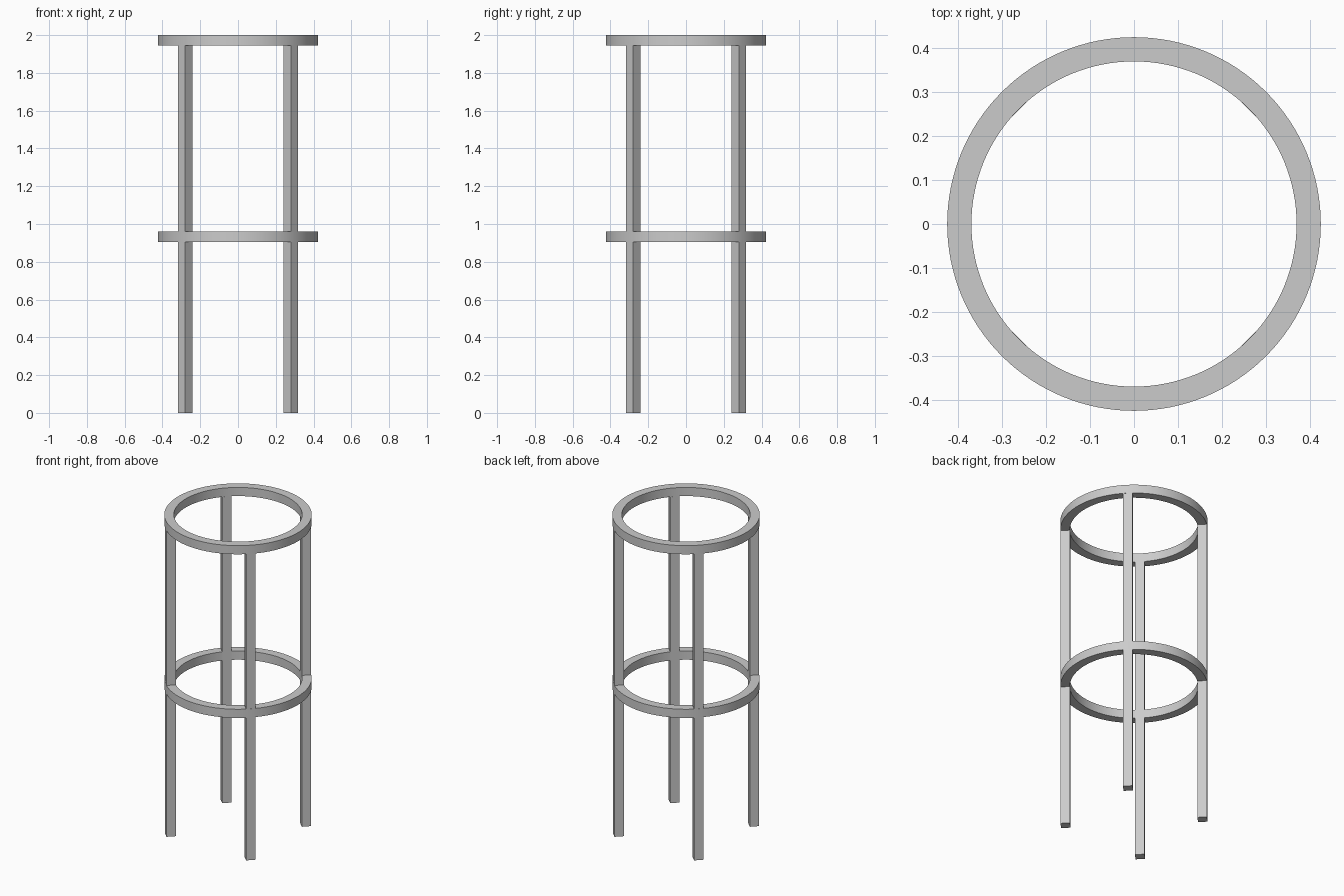
import bpy, bmesh
from math import pi, cos, sin, radians

if "Cube" in bpy.data.objects:
    bpy.data.objects.remove(bpy.data.objects["Cube"])

R_OUT, R_IN, T = 0.424, 0.369, 0.055


def finish(bm, name):
    bmesh.ops.recalc_face_normals(bm, faces=bm.faces)
    me = bpy.data.meshes.new(name)
    bm.to_mesh(me)
    bm.free()
    ob = bpy.data.objects.new(name, me)
    bpy.context.collection.objects.link(ob)
    return ob


def ring(name, z0, segments=128):
    # square profile spun around the z axis
    bm = bmesh.new()
    prof = [(R_IN, z0), (R_OUT, z0), (R_OUT, z0 + T), (R_IN, z0 + T)]
    vs = [bm.verts.new((r, 0, z)) for r, z in prof]
    es = [bm.edges.new((vs[i], vs[(i + 1) % 4])) for i in range(4)]
    bmesh.ops.spin(bm, geom=vs + es, cent=(0, 0, 0), axis=(0, 0, 1),
                   angle=2 * pi, steps=segments)
    bmesh.ops.remove_doubles(bm, verts=bm.verts, dist=1e-4)
    ob = finish(bm, name)
    bpy.ops.object.select_all(action='DESELECT')
    ob.select_set(True)
    bpy.context.view_layer.objects.active = ob
    bpy.ops.object.shade_smooth_by_angle(angle=radians(30))


def leg(name, angle, height=2.0 - T):
    # square post turned to face outward
    bm = bmesh.new()
    bmesh.ops.create_cube(bm, size=1)
    bmesh.ops.scale(bm, vec=(T, T, height), verts=bm.verts)
    ob = finish(bm, name)
    r = (R_OUT + R_IN) / 2 - 0.001
    ob.location = (r * cos(angle), r * sin(angle), height / 2)
    ob.rotation_euler.z = angle


# Seat ring and footrest ring
ring("seat_ring", 2.0 - T)
ring("footrest_ring", 0.906)

# Four legs on the diagonals
for i, n in enumerate(("back_right", "back_left", "front_left", "front_right")):
    leg(n + "_leg", pi / 4 + i * pi / 2)
